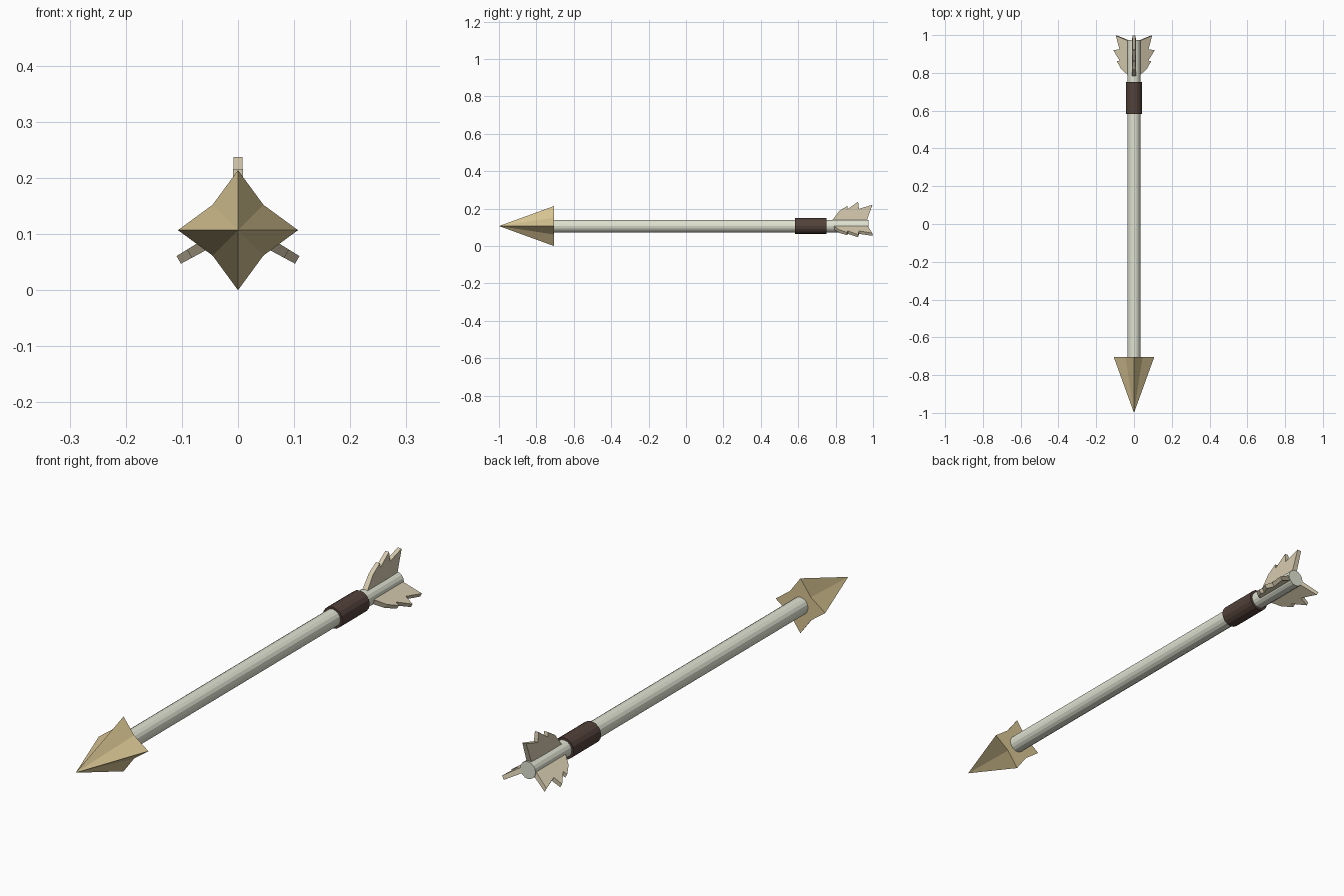
import bpy, bmesh, math
from mathutils import Matrix, Vector

if "Cube" in bpy.data.objects:
    bpy.data.objects.remove(bpy.data.objects["Cube"])

AXIS_Z = 0.107


def material(name, rgb):
    m = bpy.data.materials.new(name)
    m.diffuse_color = (*rgb, 1)
    m.use_nodes = True
    m.node_tree.nodes["Principled BSDF"].inputs["Base Color"].default_value = m.diffuse_color
    return m


def make_object(name, bm, mat):
    bmesh.ops.recalc_face_normals(bm, faces=bm.faces)
    me = bpy.data.meshes.new(name)
    bm.to_mesh(me)
    bm.free()
    ob = bpy.data.objects.new(name, me)
    me.materials.append(mat)
    bpy.context.collection.objects.link(ob)
    return ob


def rod(name, radius, y0, y1, mat, sides=16):
    bm = bmesh.new()
    place = Matrix.Translation((0, (y0 + y1) / 2, AXIS_Z)) @ Matrix.Rotation(math.pi / 2, 4, 'X')
    bmesh.ops.create_cone(bm, cap_ends=True, segments=sides, radius1=radius,
                          radius2=radius, depth=y1 - y0, matrix=place)
    return make_object(name, bm, mat)


bone = material("pale_shaft", (0.74, 0.76, 0.64))
gold = material("tan_head", (0.68, 0.55, 0.29))
leather = material("brown_wrap", (0.085, 0.053, 0.042))
plume = material("cream_feather", (0.68, 0.60, 0.43))

# Shaft and leather grip
rod("shaft", 0.0335, -0.72, 0.975, bone)
rod("leather_wrap", 0.042, 0.583, 0.752, leather)

# Arrowhead: four-pointed star base drawn to a tip
bm = bmesh.new()
ring = []
for i in range(8):
    r = 0.107 if i % 2 == 0 else 0.064
    a = i * math.pi / 4
    ring.append(bm.verts.new((r * math.cos(a), -0.705, AXIS_Z + r * math.sin(a))))
tip = bm.verts.new((0, -1, AXIS_Z))
bm.faces.new(ring)
for i in range(8):
    bm.faces.new((ring[i], ring[(i + 1) % 8], tip))
make_object("arrowhead", bm, gold)

# Three jagged feathers: (distance along shaft, distance from axis)
profile = [(0.78, 0.02), (0.795, 0.04), (0.82, 0.073), (0.862, 0.1), (0.865, 0.083),
           (0.92, 0.122), (0.925, 0.084), (0.997, 0.106), (0.968, 0.025)]
for k, label in enumerate(("top", "left", "right")):
    bm = bmesh.new()
    spin = Matrix.Translation((0, 0, 0.115)) @ Matrix.Rotation(k * math.tau / 3, 4, 'Y')
    sides = []
    for s in (-1, 1):
        # slightly thinner towards the barb tips
        sides.append([bm.verts.new(spin @ Vector((s * (0.0115 - 0.03 * r), y, r)))
                      for y, r in profile])
        bm.faces.new(sides[-1])
    n = len(profile)
    for i in range(n):
        j = (i + 1) % n
        bm.faces.new((sides[0][i], sides[0][j], sides[1][j], sides[1][i]))
    make_object("feather_" + label, bm, plume)
